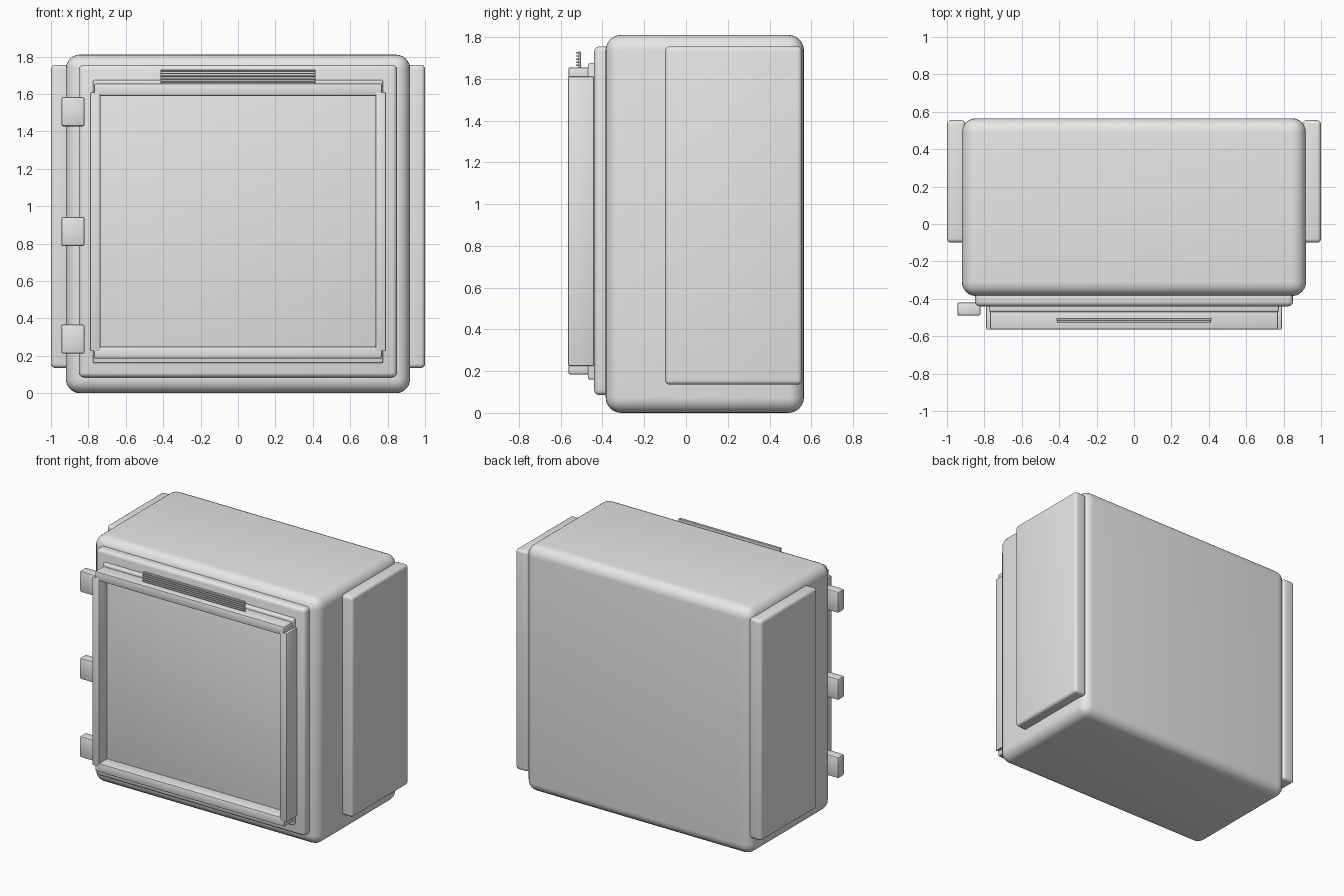
import bpy
import math
from mathutils import Vector

cube = bpy.data.objects.get("Cube")
if cube:
    bpy.data.objects.remove(cube, do_unlink=True)

grey = bpy.data.materials.new("plain_grey")
grey.use_nodes = True
grey.diffuse_color = (0.8, 0.8, 0.8, 1)
grey.node_tree.nodes["Principled BSDF"].inputs["Base Color"].default_value = (0.8, 0.8, 0.8, 1)


def box(name, x, y, z, bevel, segments=3):
    """Rounded box from (min, max) ranges on each axis."""
    lo, hi = Vector((x[0], y[0], z[0])), Vector((x[1], y[1], z[1]))
    bpy.ops.mesh.primitive_cube_add(size=1, location=(lo + hi) / 2)
    ob = bpy.context.object
    ob.name = name
    ob.scale = hi - lo
    bpy.ops.object.transform_apply(location=False, rotation=False, scale=True)
    mod = ob.modifiers.new("rounding", 'BEVEL')
    mod.width = bevel
    mod.segments = segments
    ob.data.materials.append(grey)
    bpy.ops.object.modifier_apply(modifier=mod.name)
    bpy.ops.object.shade_smooth_by_angle(angle=math.radians(35))
    return ob


# Cabinet body with stepped front
box("cabinet_body", (-0.92, 0.92), (-0.385, 0.565), (0, 1.81), 0.075, 6)
box("front_plate", (-0.85, 0.85), (-0.44, -0.35), (0.085, 1.755), 0.025)
box("door_panel", (-0.775, 0.775), (-0.47, -0.40), (0.16, 1.675), 0.01)

# Side panels and upright frame bars, mirrored left and right
for side, s in (("left", 1), ("right", -1)):
    box(side + "_side_panel", sorted((s * 0.90, s * 1.0)), (-0.10, 0.555), (0.135, 1.755), 0.022, 4)
    box(side + "_frame_bar", sorted((s * 0.735, s * 0.79)), (-0.565, -0.44), (0.225, 1.61), 0.006, 2)

# Horizontal frame bars
for name, bottom in (("bottom_frame_bar", 0.185), ("top_frame_bar", 1.59)):
    box(name, (-0.77, 0.77), (-0.563, -0.44), (bottom, bottom + 0.065), 0.008, 2)

# Ribbed grip standing on the top frame bar
box("grip_plate", (-0.415, 0.415), (-0.515, -0.503), (1.65, 1.73), 0.002, 1)
for i in range(5):
    z = 1.662 + i * 0.0145
    box(f"grip_rib_{i + 1}", (-0.412, 0.412), (-0.527, -0.51), (z, z + 0.007), 0.002, 1)

# Hinges along the right edge
for i, z in enumerate((0.29, 0.865, 1.505)):
    box(f"hinge_{i + 1}", (-0.945, -0.82), (-0.49, -0.42), (z - 0.078, z + 0.078), 0.01, 2)
